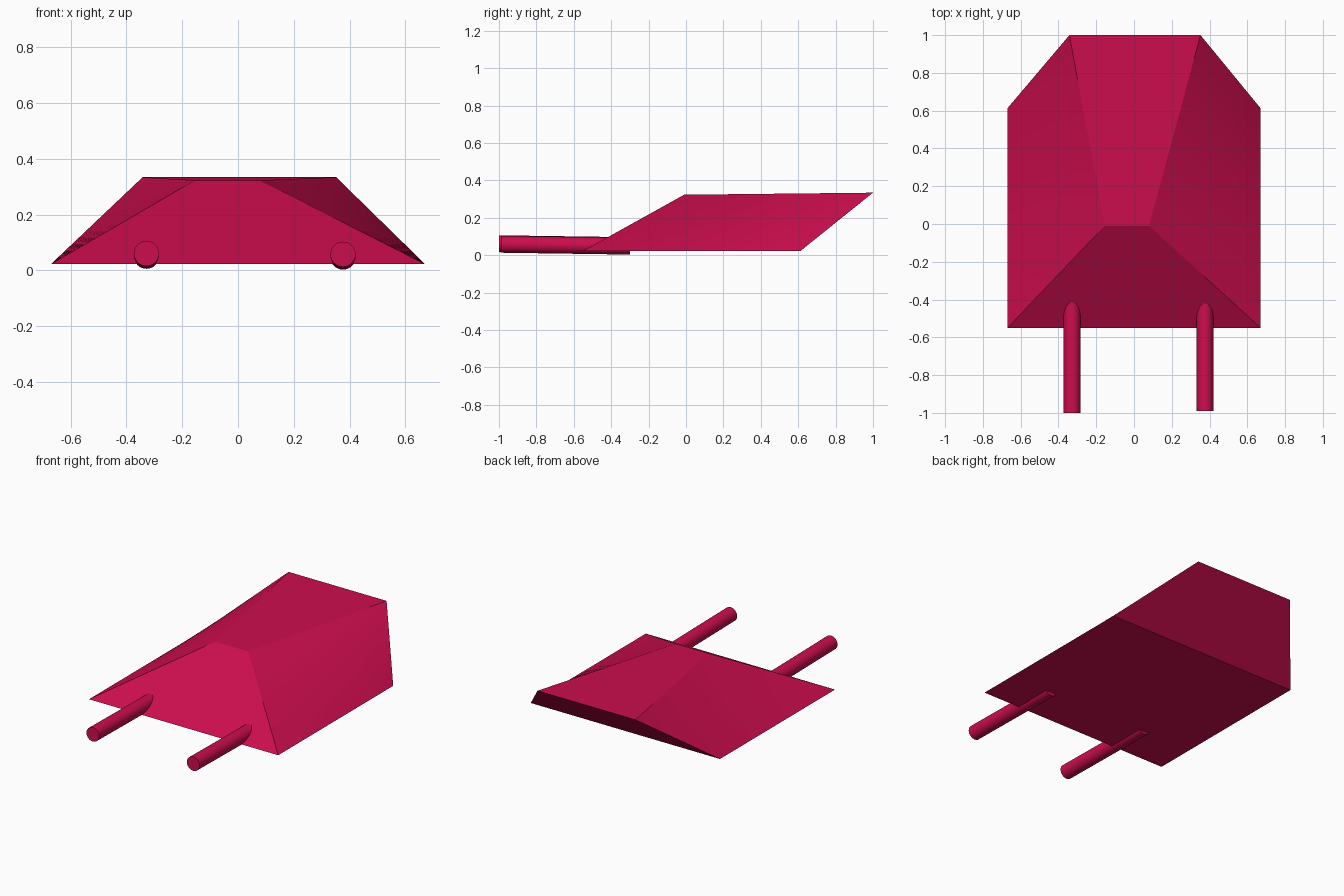
import bpy
import bmesh
from mathutils import Vector

if "Cube" in bpy.data.objects:
    bpy.data.objects.remove(bpy.data.objects["Cube"])

mat = bpy.data.materials.new("crimson")
mat.diffuse_color = (0.6, 0.004, 0.075, 1)
mat.use_nodes = True
mat.node_tree.nodes["Principled BSDF"].inputs["Base Color"].default_value = mat.diffuse_color


def select_only(ob):
    bpy.ops.object.select_all(action='DESELECT')
    ob.select_set(True)
    bpy.context.view_layer.objects.active = ob


# Wedge body: rectangular base, top panel sheared backwards, twisted sides
base = [(-0.67, -0.55, 0.023), (0.67, -0.55, 0.023),
        (0.67, 0.613, 0.023), (-0.67, 0.613, 0.023)]
roof = [(-0.155, -0.01, 0.323), (0.08, -0.01, 0.323),
        (0.352, 1.0, 0.334), (-0.342, 1.0, 0.334)]
bm = bmesh.new()
lo = [bm.verts.new(c) for c in base]
hi = [bm.verts.new(c) for c in roof]
bm.faces.new(lo[::-1])
bm.faces.new(hi)
for i in range(4):
    j = (i + 1) % 4
    bm.faces.new((lo[i], lo[j], hi[j], hi[i]))
# Even subdivision gives the twisted sides their smooth ruled surface
bmesh.ops.subdivide_edges(bm, edges=bm.edges[:], cuts=11, use_grid_fill=True)
bmesh.ops.recalc_face_normals(bm, faces=bm.faces[:])
mesh = bpy.data.meshes.new("wedge_body")
bm.to_mesh(mesh)
bm.free()
body = bpy.data.objects.new("wedge_body", mesh)
bpy.context.collection.objects.link(body)
mesh.materials.append(mat)
select_only(body)
bpy.ops.object.shade_smooth_by_angle(angle=0.4)


# Round prongs, dipping slightly as they run into the body
def prong(name, start, end, radius):
    a, b = Vector(start), Vector(end)
    d = b - a
    bpy.ops.mesh.primitive_cylinder_add(vertices=32, radius=radius,
                                        depth=d.length, location=(a + b) / 2)
    ob = bpy.context.object
    ob.name = name
    ob.rotation_euler = d.to_track_quat('Z', 'Y').to_euler()
    ob.scale = (1, 1, 1)
    ob.data.materials.append(mat)
    bpy.ops.object.shade_smooth_by_angle(angle=0.6)


prong("left_prong", (-0.328, -1.0, 0.061), (-0.328, -0.3, 0.051), 0.045)
prong("right_prong", (0.376, -0.99, 0.058), (0.376, -0.3, 0.048), 0.045)
